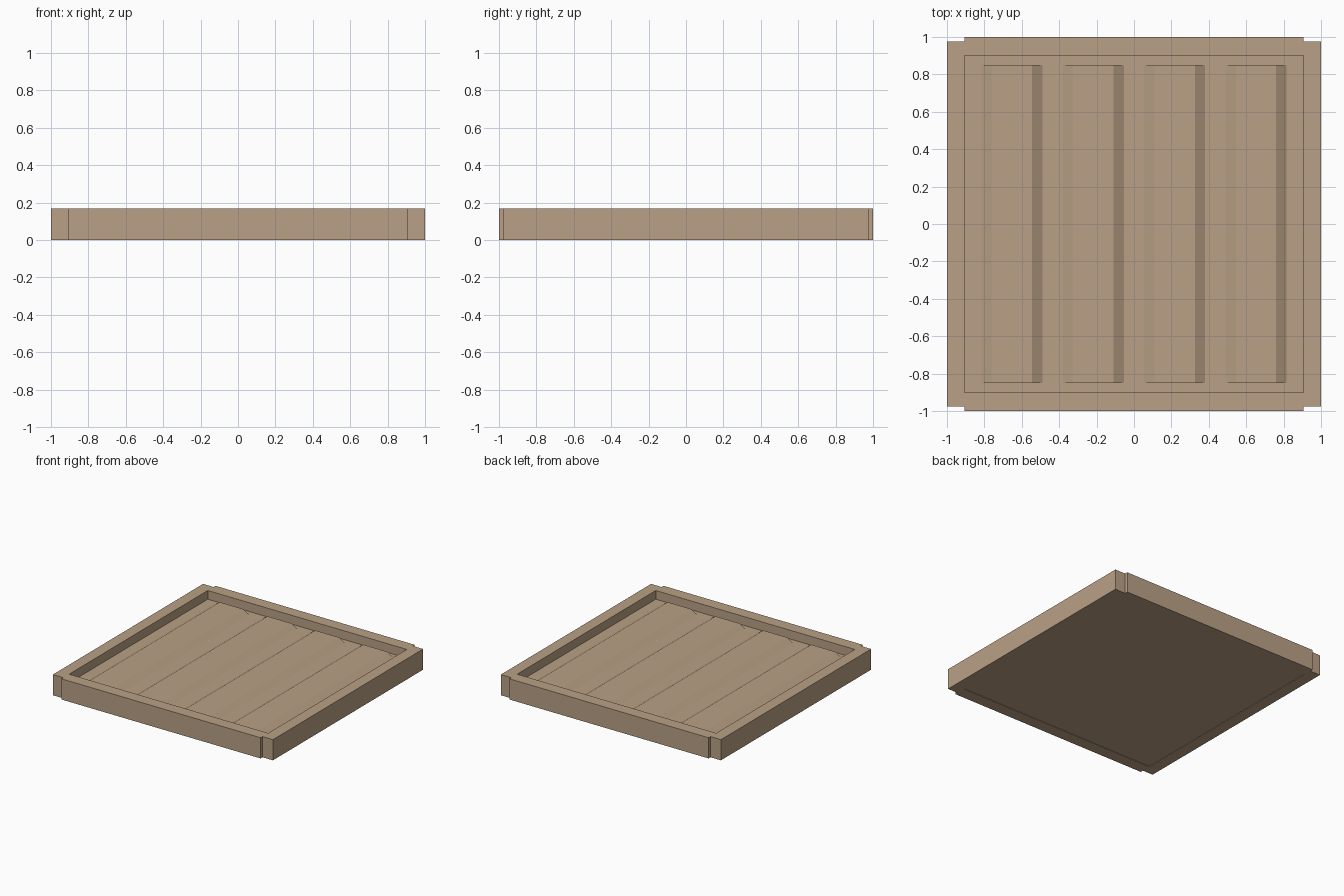
import bpy
import bmesh

cube = bpy.data.objects.get("Cube")
if cube:
    bpy.data.objects.remove(cube)

# Single wood colour
wood = bpy.data.materials.new("tan wood")
wood.use_nodes = True
tan = (0.491, 0.357, 0.238, 1.0)
wood.diffuse_color = tan
wood.node_tree.nodes["Principled BSDF"].inputs["Base Color"].default_value = tan


def extrude_profile(name, points, vector):
    """Extrude a closed flat outline along a vector into a solid."""
    bm = bmesh.new()
    face = bm.faces.new([bm.verts.new(p) for p in points])
    result = bmesh.ops.extrude_face_region(bm, geom=[face], use_keep_orig=True)
    moved = [v for v in result["geom"] if isinstance(v, bmesh.types.BMVert)]
    bmesh.ops.translate(bm, verts=moved, vec=vector)
    bmesh.ops.recalc_face_normals(bm, faces=bm.faces)
    mesh = bpy.data.meshes.new(name)
    bm.to_mesh(mesh)
    bm.free()
    mesh.materials.append(wood)
    obj = bpy.data.objects.new(name, mesh)
    bpy.context.collection.objects.link(obj)
    return obj


def box(name, x0, x1, y0, y1, z0, z1):
    corners = [(x0, y0, z0), (x1, y0, z0), (x1, y1, z0), (x0, y1, z0)]
    return extrude_profile(name, corners, (0, 0, z1 - z0))


HEIGHT = 0.17
FLOOR = 0.098
RIDGE_TOP = 0.132
INNER = 0.905

# Frame: long side rails, with end rails set between them
box("left_rail", INNER, 1, -0.975, 0.975, 0, HEIGHT)
box("right_rail", -1, -INNER, -0.975, 0.975, 0, HEIGHT)
box("front_rail", -INNER, INNER, -1, -0.9, 0, HEIGHT)
box("back_rail", -INNER, INNER, 0.9, 1, 0, HEIGHT)

# Recessed panel
box("panel", -INNER, INNER, -0.9, 0.9, 0.004, FLOOR)

# Raised ridges with sloping long sides
for i in range(4):
    x = (i - 1.5) * 0.435
    profile = [(x - 0.163, -0.85, FLOOR - 0.01), (x - 0.163, -0.85, FLOOR),
               (x - 0.108, -0.85, RIDGE_TOP), (x + 0.108, -0.85, RIDGE_TOP),
               (x + 0.163, -0.85, FLOOR), (x + 0.163, -0.85, FLOOR - 0.01)]
    extrude_profile(f"panel_ridge_{i + 1}", profile, (0, 1.7, 0))
